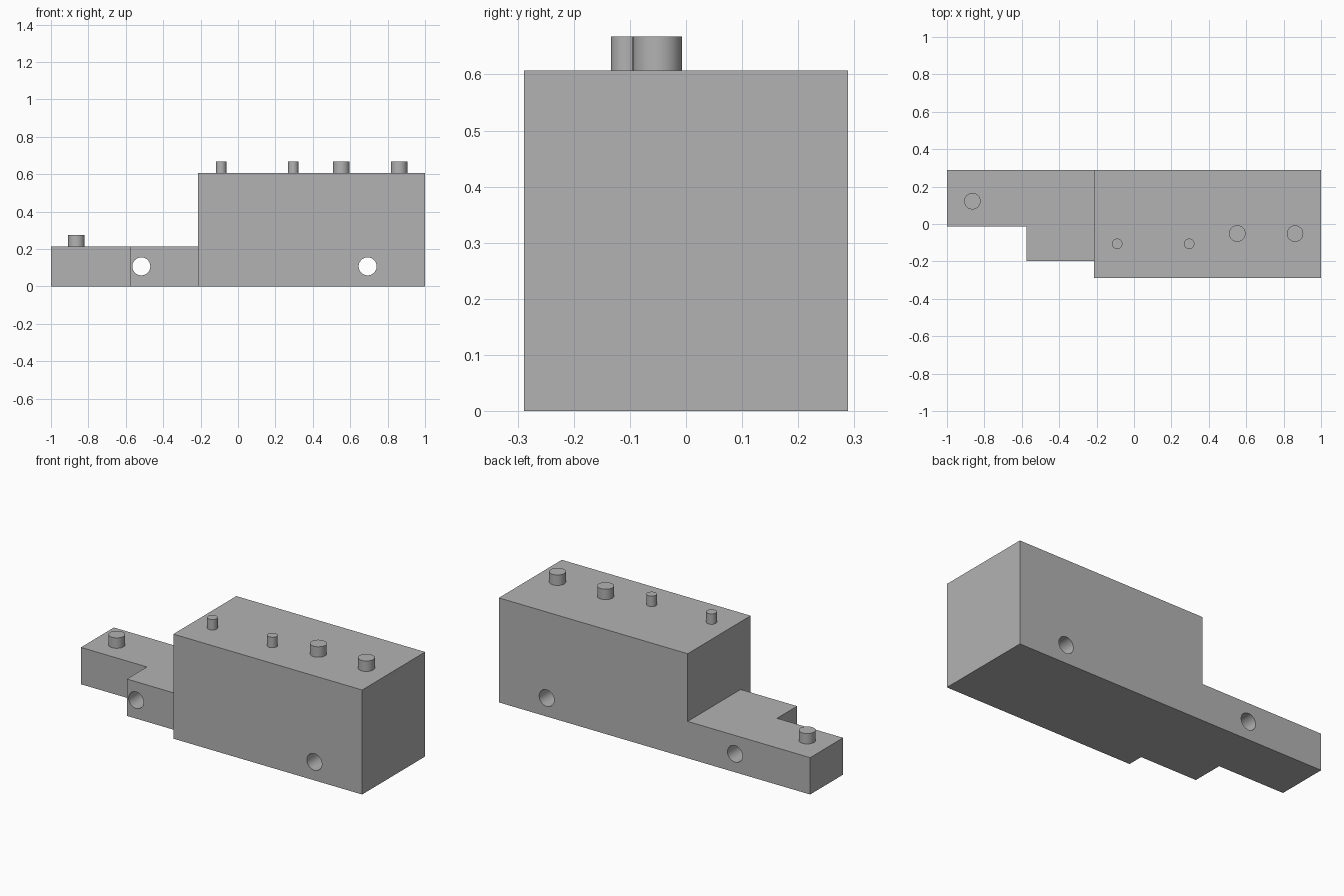
import bpy
import bmesh
from mathutils import Matrix

cube = bpy.data.objects.get("Cube")
if cube:
    bpy.data.objects.remove(cube, do_unlink=True)

BACK, FRONT = 0.289, -0.289
BLOCK_LEFT, BLOCK_TOP, SHELF_TOP = -0.213, 0.607, 0.214

grey = bpy.data.materials.new("plain grey")
grey.use_nodes = True
grey.diffuse_color = (0.45, 0.45, 0.45, 1)
grey.node_tree.nodes["Principled BSDF"].inputs["Base Color"].default_value = grey.diffuse_color


def finish(name, bm):
    bmesh.ops.recalc_face_normals(bm, faces=bm.faces)
    mesh = bpy.data.meshes.new(name)
    bm.to_mesh(mesh)
    bm.free()
    mesh.materials.append(grey)
    obj = bpy.data.objects.new(name, mesh)
    bpy.context.collection.objects.link(obj)
    return obj


def prism(name, outline, height):
    bm = bmesh.new()
    face = bm.faces.new([bm.verts.new((x, y, 0)) for x, y in outline])
    top = bmesh.ops.extrude_face_region(bm, geom=[face])["geom"]
    verts = [v for v in top if isinstance(v, bmesh.types.BMVert)]
    bmesh.ops.translate(bm, vec=(0, 0, height), verts=verts)
    return finish(name, bm)


def cylinder(name, centre, radius, depth, axis="Z"):
    bm = bmesh.new()
    turn = Matrix.Rotation(1.5707963, 4, "X") if axis == "Y" else Matrix()
    bmesh.ops.create_cone(bm, cap_ends=True, segments=48, radius1=radius,
                          radius2=radius, depth=depth,
                          matrix=Matrix.Translation(centre) @ turn)
    return finish(name, bm)


def apply_boolean(obj, other, operation):
    mod = obj.modifiers.new(operation.lower(), "BOOLEAN")
    mod.operation, mod.object, mod.solver = operation, other, "EXACT"
    bpy.context.view_layer.objects.active = obj
    bpy.ops.object.modifier_apply(modifier=mod.name)
    bpy.data.objects.remove(other, do_unlink=True)


def smooth_sides(obj):
    bpy.ops.object.select_all(action="DESELECT")
    obj.select_set(True)
    bpy.context.view_layer.objects.active = obj
    bpy.ops.object.shade_smooth_by_angle(angle=0.6)


# Tall block joined to the low stepped shelf
body = prism("body", [(BLOCK_LEFT, FRONT), (1, FRONT), (1, BACK), (BLOCK_LEFT, BACK)], BLOCK_TOP)
shelf = prism("shelf", [(-1, BACK), (-1, -0.013), (-0.576, -0.013), (-0.576, -0.197),
                        (BLOCK_LEFT, -0.197), (0, -0.197), (0, BACK)], SHELF_TOP)
apply_boolean(body, shelf, "UNION")

# Mounting holes through the full depth
for x in (-0.517, 0.693):
    apply_boolean(body, cylinder("hole_cutter", (x, 0, 0.107), 0.048, 1, "Y"), "DIFFERENCE")
smooth_sides(body)

# Pegs standing on the top faces
pegs = [("shelf_peg", -0.864, 0.122, 0.044, SHELF_TOP),
        ("small_peg_right", -0.09, -0.106, 0.028, BLOCK_TOP),
        ("small_peg_left", 0.295, -0.106, 0.028, BLOCK_TOP),
        ("large_peg_right", 0.552, -0.051, 0.044, BLOCK_TOP),
        ("large_peg_left", 0.861, -0.051, 0.044, BLOCK_TOP)]
for name, x, y, radius, base in pegs:
    smooth_sides(cylinder(name, (x, y, base + 0.03), radius, 0.061))
